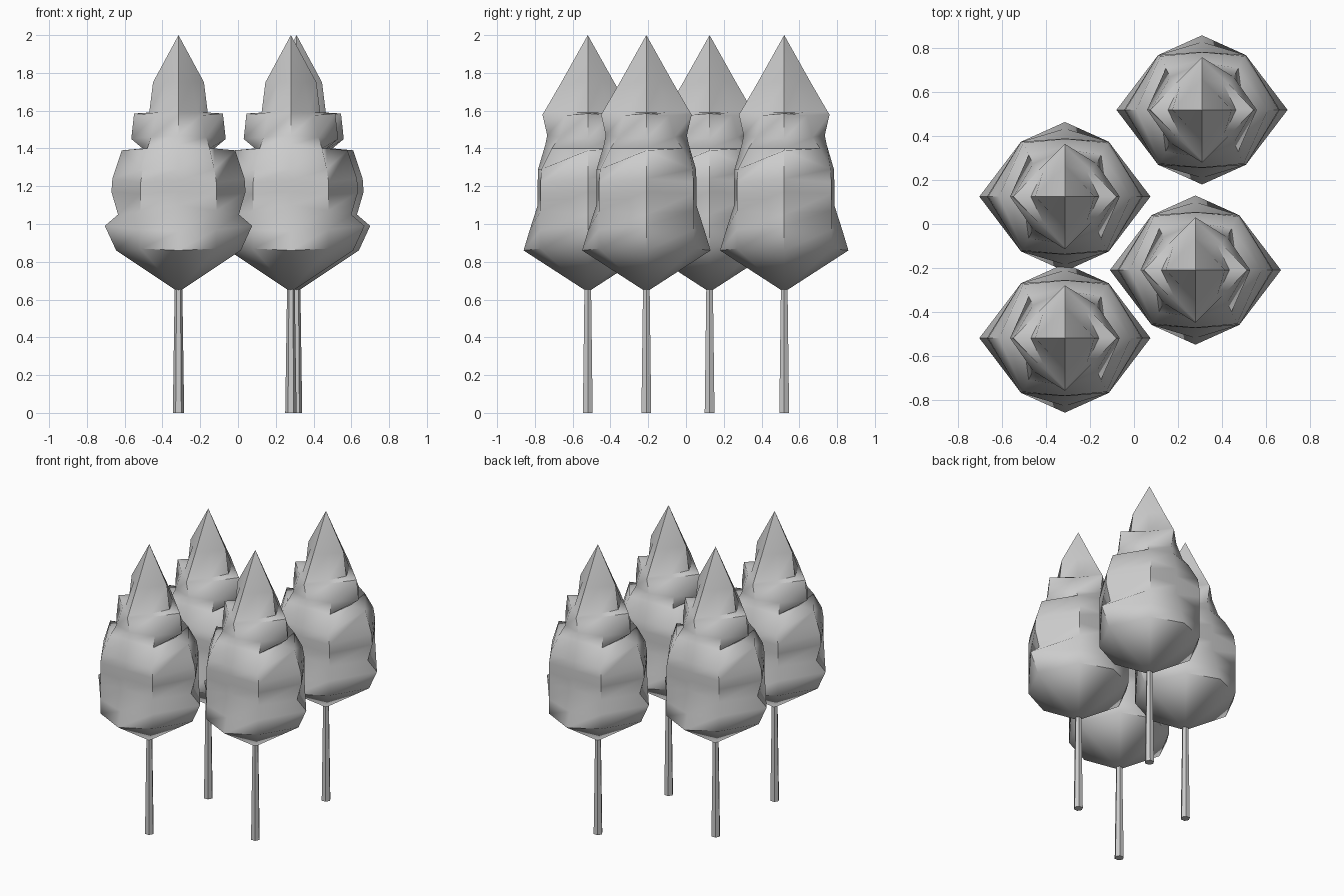
import bpy, bmesh, math

if "Cube" in bpy.data.objects:
    bpy.data.objects.remove(bpy.data.objects["Cube"])

# (radius, height) up the side columns, front/back columns, and (x, y, z) up the diagonals
SIDE = [(.33, .86), (.39, .99), (.32, 1.05), (.355, 1.17), (.35, 1.24), (.30, 1.39),
        (.19, 1.40), (.25, 1.45), (.235, 1.585), (.155, 1.59), (.135, 1.75)]
FRONT = [(.34, .86), (.31, .96), (.265, 1.10), (.265, 1.17), (.265, 1.23), (.263, 1.29),
         (.225, 1.42), (.215, 1.47), (.24, 1.58), (.23, 1.595), (.14, 1.75)]
DIAG = [(.20, .25, .87), (.20, .25, .97), (.20, .25, 1.07), (.20, .25, 1.16), (.20, .25, 1.22),
        (.19, .245, 1.29), (.165, .19, 1.40), (.145, .15, 1.46), (.12, .12, 1.575),
        (.10, .115, 1.59), (.07, .07, 1.75)]


def finish(name, bm, loc, angle):
    bmesh.ops.recalc_face_normals(bm, faces=bm.faces[:])
    me = bpy.data.meshes.new(name)
    bm.to_mesh(me)
    bm.free()
    ob = bpy.data.objects.new(name, me)
    ob.location = loc
    bpy.context.collection.objects.link(ob)
    bpy.ops.object.select_all(action='DESELECT')
    ob.select_set(True)
    bpy.context.view_layer.objects.active = ob
    bpy.ops.object.shade_smooth_by_angle(angle=math.radians(angle))
    return ob


def foliage(loc):
    # eight-column crown, ledges on the two sides
    bm = bmesh.new()
    base = bm.verts.new((0, 0, .64))
    tip = bm.verts.new((0, 0, 2))
    rings = []
    for (sr, sz), (fr, fz), (dx, dy, dz) in zip(SIDE, FRONT, DIAG):
        pts = [(sr, 0, sz), (dx, dy, dz), (0, fr, fz), (-dx, dy, dz),
               (-sr, 0, sz), (-dx, -dy, dz), (0, -fr, fz), (dx, -dy, dz)]
        rings.append([bm.verts.new(p) for p in pts])
    for i in range(8):
        j = (i + 1) % 8
        bm.faces.new((base, rings[0][j], rings[0][i]))
        for a, b in zip(rings, rings[1:]):
            bm.faces.new((a[i], a[j], b[j], b[i]))
        bm.faces.new((rings[-1][i], rings[-1][j], tip))
    finish("foliage", bm, loc, 50)


def trunk(loc):
    # tapered six-sided trunk
    bm = bmesh.new()
    rings = [[bm.verts.new((r * math.cos(k * math.pi / 3), r * math.sin(k * math.pi / 3), z))
              for k in range(6)] for r, z in ((.03, 0), (.02, .68))]
    for k in range(6):
        j = (k + 1) % 6
        bm.faces.new((rings[0][k], rings[0][j], rings[1][j], rings[1][k]))
    for r in rings:
        bm.faces.new(r)
    finish("trunk", bm, loc, 30)


# four trees
for x, y in ((-.315, .125), (-.315, -.52), (.28, -.21), (.31, .52)):
    trunk((x, y, 0))
    foliage((x, y, 0))
